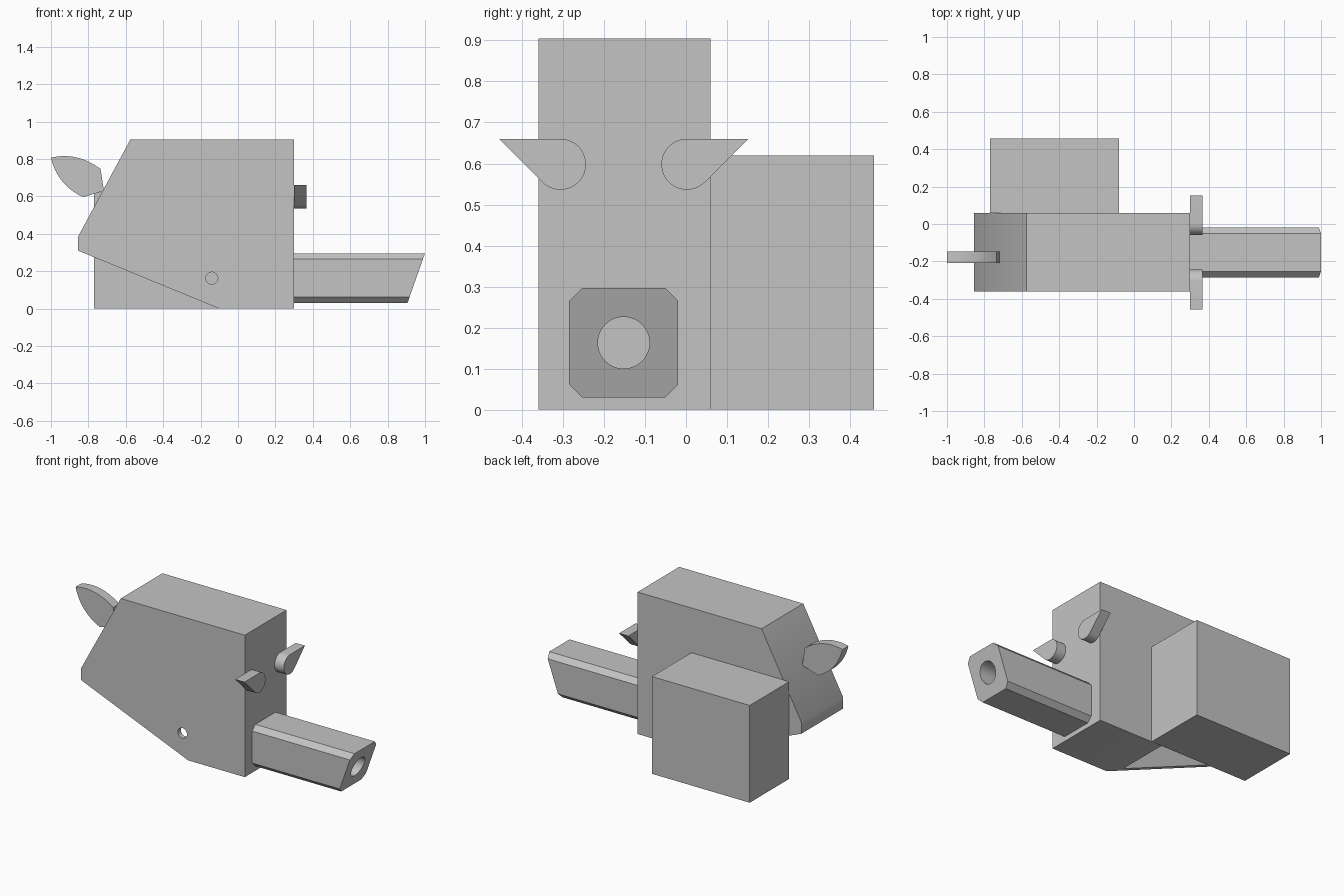
import bpy, bmesh
from math import sin, cos, pi, radians
from mathutils import Vector

if "Cube" in bpy.data.objects:
    bpy.data.objects.remove(bpy.data.objects["Cube"])

GREY = (0.55, 0.55, 0.55, 1)
grey = bpy.data.materials.new("plain_grey")
grey.use_nodes = True
grey.diffuse_color = GREY
grey.node_tree.nodes["Principled BSDF"].inputs["Base Color"].default_value = GREY

MID = -0.152  # centre plane of the body in y


def prism(name, outline, axis, lo, hi):
    """Extrude a 2D outline along y (outline in x, z) or x (outline in y, z)."""
    def place(p, t):
        return (p[0], t, p[1]) if axis == "y" else (t, p[0], p[1])
    bm = bmesh.new()
    ends = [[bm.verts.new(place(p, t)) for p in outline] for t in (lo, hi)]
    for ring in ends:
        bm.faces.new(ring)
    n = len(outline)
    for i in range(n):
        j = (i + 1) % n
        bm.faces.new((ends[0][i], ends[0][j], ends[1][j], ends[1][i]))
    bmesh.ops.recalc_face_normals(bm, faces=bm.faces)
    mesh = bpy.data.meshes.new(name)
    bm.to_mesh(mesh)
    bm.free()
    mesh.materials.append(grey)
    obj = bpy.data.objects.new(name, mesh)
    bpy.context.collection.objects.link(obj)
    return obj


def arc(cx, cz, r, start, end, steps):
    return [(cx + r * cos(start + (end - start) * i / steps),
             cz + r * sin(start + (end - start) * i / steps)) for i in range(steps + 1)]


def bow(a, ctrl, b, steps=12):
    """Quadratic curve from a to b, without its last point."""
    a, ctrl, b = Vector(a), Vector(ctrl), Vector(b)
    ts = [i / steps for i in range(steps)]
    return [tuple(a * (1 - t) ** 2 + ctrl * 2 * t * (1 - t) + b * t * t) for t in ts]


def select_only(obj):
    bpy.ops.object.select_all(action="DESELECT")
    obj.select_set(True)
    bpy.context.view_layer.objects.active = obj


def cut(obj, cutter):
    mod = obj.modifiers.new("cut", "BOOLEAN")
    mod.operation = "DIFFERENCE"
    mod.solver = "EXACT"
    mod.object = cutter
    select_only(obj)
    bpy.ops.object.modifier_apply(modifier=mod.name)
    bpy.data.objects.remove(cutter)


def smooth(obj):
    select_only(obj)
    bpy.ops.object.shade_smooth_by_angle(angle=radians(30))


def circle(cx, cz, r, n=48):
    return arc(cx, cz, r, 0, 2 * pi, n)[:-1]


# Hollow body, open along its sloping underside
body = prism("body", [(-0.575, 0.905), (0.30, 0.905), (0.30, 0), (-0.10, 0),
                      (-0.855, 0.31), (-0.855, 0.385)], "y", -0.36, 0.06)
cut(body, prism("cavity_cutter", [(-0.56, 0.87), (0.265, 0.87), (0.265, 0.04), (-0.6, 0.04),
                                  (-0.82, 0.2), (-0.82, 0.375)], "y", -0.33, 0.03))
# Pin hole in the front wall
cut(body, prism("pin_cutter", circle(-0.14, 0.163, 0.032), "y", -0.5, -0.2))
smooth(body)

# Side box behind the body
prism("side_box", [(-0.77, 0), (-0.08, 0), (-0.08, 0.62), (-0.77, 0.62)], "y", 0.06, 0.458)

# Chamfered snout with a slanted end and a bore
h, c, zc = 0.133, 0.031, 0.163
corners = [(h, h - c), (h - c, h), (c - h, h), (-h, h - c),
           (-h, c - h), (c - h, -h), (h - c, -h), (h, c - h)]
snout = prism("snout", [(MID + y, zc + z) for y, z in corners], "x", 0.30, 0.99)
for v in snout.data.vertices:
    if v.co.x > 0.5:
        v.co.x = 0.906 + (v.co.z - 0.03) * 0.352
cut(snout, prism("bore_cutter", circle(MID, zc, 0.063), "x", 0.2, 1.2))
smooth(snout)

# Teardrop eyes, mirrored about the body centre
for side, name in ((1, "back_eye"), (-1, "front_eye")):
    drop = arc(0.154, 0.598, 0.062, pi / 2, 7 * pi / 4, 28) + [(0.304, 0.66)]
    eye = prism(name, [(MID + side * y, z) for y, z in drop], "x", 0.30, 0.365)
    smooth(eye)

# Leaf-shaped tail
tail = bow((-1, 0.807), (-0.86, 0.84), (-0.735, 0.747))
tail += [(-0.735, 0.747), (-0.717, 0.63)]
tail += bow((-0.828, 0.596), (-0.965, 0.66), (-1, 0.807))
smooth(prism("tail", tail, "y", -0.208, -0.147))
